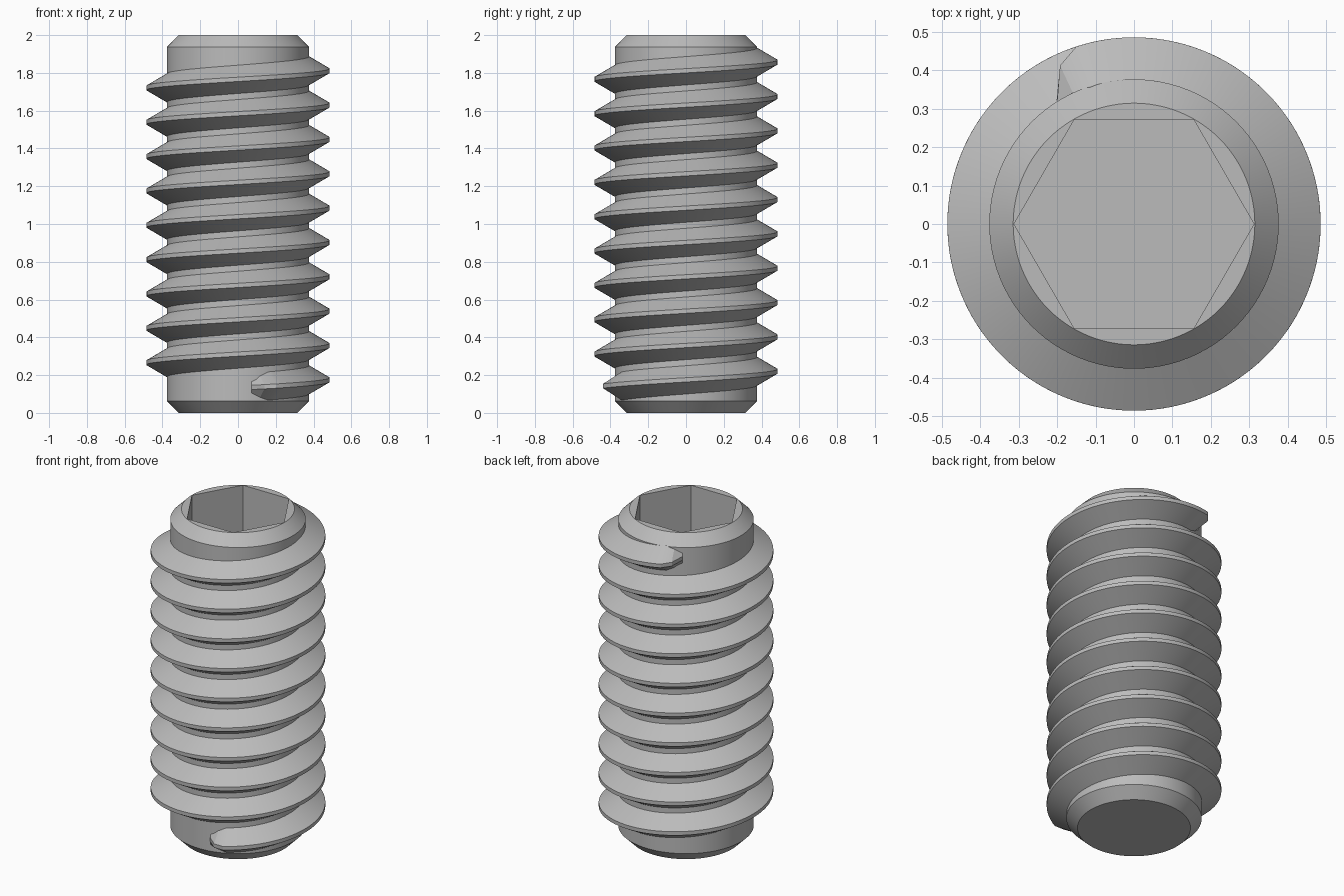
import bpy, bmesh, math
from math import radians, cos, sin, pi

cube = bpy.data.objects.get("Cube")
if cube:
    bpy.data.objects.remove(cube, do_unlink=True)

STEEL = (0.5, 0.5, 0.5, 1.0)
CORE_R, CREST_R, RIM_R = 0.376, 0.485, 0.314
CHAMFER, PITCH, SEGS = 0.062, 2 / 11, 96
HEX_APOTHEM, SOCKET_DEPTH = 0.27, 0.6

steel = bpy.data.materials.new("grey_steel")
steel.use_nodes = True
steel.diffuse_color = STEEL
steel.node_tree.nodes["Principled BSDF"].inputs["Base Color"].default_value = STEEL


def loft(name, sections):
    """Skin a list of closed cross-sections and cap both ends."""
    bm = bmesh.new()
    rings = [[bm.verts.new(p) for p in s] for s in sections]
    n = len(rings[0])
    for a, b in zip(rings, rings[1:]):
        for i in range(n):
            j = (i + 1) % n
            bm.faces.new((a[i], a[j], b[j], b[i]))
    bm.faces.new(rings[0])
    bm.faces.new(rings[-1])
    bmesh.ops.recalc_face_normals(bm, faces=bm.faces)
    mesh = bpy.data.meshes.new(name)
    bm.to_mesh(mesh)
    bm.free()
    obj = bpy.data.objects.new(name, mesh)
    bpy.context.collection.objects.link(obj)
    mesh.materials.append(steel)
    bpy.ops.object.select_all(action='DESELECT')
    obj.select_set(True)
    bpy.context.view_layer.objects.active = obj
    bpy.ops.object.shade_smooth_by_angle(angle=radians(20))
    return obj


def polar(r, a, z):
    return (r * cos(a), r * sin(a), z)


def circle(r, z):
    return [polar(r, 2 * pi * i / SEGS, z) for i in range(SEGS)]


def hexagon(z):
    side = pi / 3
    angles = [2 * pi * i / SEGS for i in range(SEGS)]
    per_side = SEGS // 6
    return [polar(HEX_APOTHEM / cos((i % per_side) / per_side * side - side / 2), a, z)
            for i, a in enumerate(angles)]


# Chamfered shank, continuing over the rim into the hex socket
loft("shank_with_hex_socket", [
    circle(RIM_R, 0), circle(CORE_R, CHAMFER),
    circle(CORE_R, 2 - CHAMFER), circle(RIM_R, 2),
    hexagon(2), hexagon(2 - SOCKET_DEPTH)])

# Helical thread, tapering to a blunt tip at each end
START, END = radians(-79), radians(9 * 360 + 122)
TAPER = radians(14)
CREST_HALF = PITCH / 16
ROOT_HALF = 0.075
BURIED_R = CORE_R - 0.02


def thread_section(a, depth, width):
    z = 0.175 + PITCH * a / (2 * pi)
    r = CORE_R + (CREST_R - CORE_R) * depth
    root, crest = ROOT_HALF * width, CREST_HALF
    return [polar(BURIED_R, a, z - root), polar(CORE_R, a, z - root),
            polar(r, a, z - crest), polar(r, a, z + crest),
            polar(CORE_R, a, z + root), polar(BURIED_R, a, z + root)]


tip = [(0, 0.03, 0.4), (0.5, 0.72, 0.75)]
steps = 930
sections = [thread_section(START + TAPER * t, d, w) for t, d, w in tip]
for i in range(steps + 1):
    a = START + TAPER + (END - START - 2 * TAPER) * i / steps
    sections.append(thread_section(a, 1, 1))
sections += [thread_section(END - TAPER * t, d, w) for t, d, w in reversed(tip)]
loft("helical_thread", sections)
